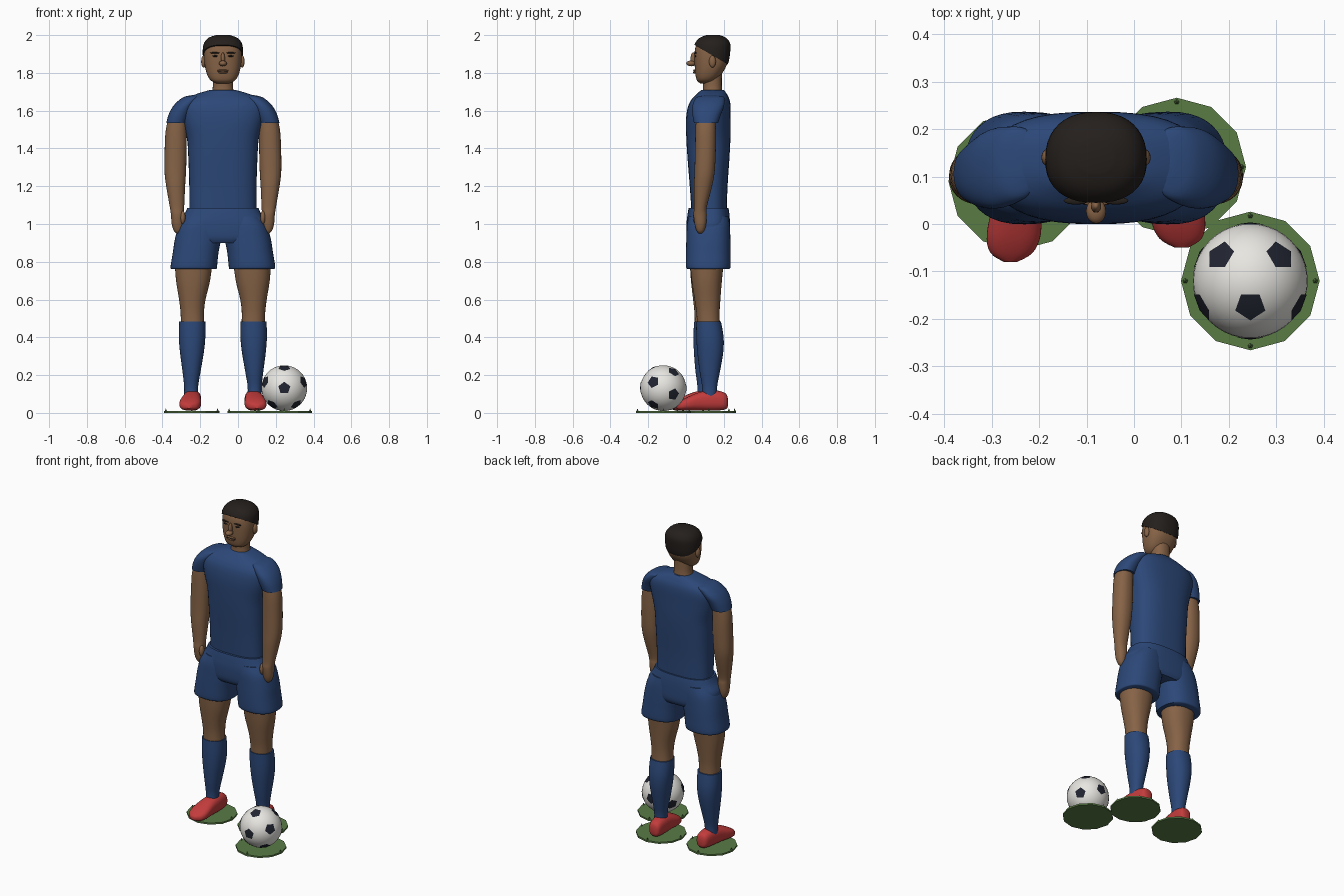
import bpy, bmesh
from math import sin, cos, pi, tau
from mathutils import Vector

if "Cube" in bpy.data.objects:
    bpy.data.objects.remove(bpy.data.objects["Cube"])

CX = -0.08  # the figure's own centre line


def mat(name, r, g, b):
    m = bpy.data.materials.new(name)
    m.diffuse_color = (r, g, b, 1)
    m.use_nodes = True
    m.node_tree.nodes["Principled BSDF"].inputs["Base Color"].default_value = m.diffuse_color
    return m


BLUE = mat("kit_blue", 0.025, 0.065, 0.19)
SKIN = mat("skin", 0.24, 0.125, 0.062)
HAIR = mat("hair", 0.018, 0.014, 0.012)
RED = mat("boot_red", 0.55, 0.045, 0.045)
GREEN = mat("grass", 0.10, 0.20, 0.06)
WHITE = mat("ball_white", 0.8, 0.79, 0.75)
BLACK = mat("ball_black", 0.015, 0.018, 0.03)


def finish(name, bm, m, smooth=True):
    bmesh.ops.recalc_face_normals(bm, faces=bm.faces[:])
    me = bpy.data.meshes.new(name)
    bm.to_mesh(me)
    bm.free()
    ob = bpy.data.objects.new(name, me)
    bpy.context.collection.objects.link(ob)
    me.materials.append(m)
    if smooth:
        bpy.ops.object.select_all(action='DESELECT')
        bpy.context.view_layer.objects.active = ob
        ob.select_set(True)
        bpy.ops.object.shade_smooth_by_angle(angle=0.8)
    return ob


def resample(rings, steps=4):
    """Catmull-Rom through the key rings."""
    out = []
    for i in range(len(rings) - 1):
        p = [rings[max(0, min(len(rings) - 1, i + k))] for k in (-1, 0, 1, 2)]
        for s in range(steps):
            t = s / steps
            out.append([0.5 * (2 * b + (c - a) * t + (2 * a - 5 * b + 4 * c - d) * t * t
                               + (3 * b - a - 3 * c + d) * t ** 3) for a, b, c, d in zip(*p)])
    return out + [list(rings[-1])]


def loft(rings, side=1, along='Z', power=2.2, n=40, shift=lambda t: 0):
    """Rings are (t, x offset, half width, low, high) with rounded sections."""
    bm = bmesh.new()
    loops = []
    for t, cx, rx, lo, hi in resample(rings):
        loop = []
        for k in range(n):
            c, s = cos(tau * k / n), sin(tau * k / n)
            u = abs(c) ** (2 / power) * (1 if c > 0 else -1)
            v = abs(s) ** (2 / power) * (1 if s > 0 else -1)
            x = CX + side * cx + rx * u
            w = (lo + hi) / 2 + (hi - lo) / 2 * v
            co = (x, w + shift(t), t) if along == 'Z' else (x, t + shift(0), w)
            loop.append(bm.verts.new(co))
        loops.append(loop)
    for a, b in zip(loops, loops[1:]):
        for k in range(n):
            j = (k + 1) % n
            bm.faces.new((a[k], a[j], b[j], b[k]))
    bm.faces.new(loops[0])
    bm.faces.new(loops[-1])
    return bm


def ellipsoid(name, loc, size, m, seg=20):
    bm = bmesh.new()
    bmesh.ops.create_uvsphere(bm, u_segments=seg, v_segments=seg // 2, radius=1)
    bmesh.ops.scale(bm, vec=size, verts=bm.verts)
    bmesh.ops.translate(bm, vec=loc, verts=bm.verts)
    return finish(name, bm, m)


# Head, neck and hair cap
head = [(1.745, 0, .035, .075, .13), (1.76, 0, .064, .058, .155), (1.79, 0, .083, .05, .185),
        (1.84, 0, .096, .046, .215), (1.9, 0, .1, .045, .226), (1.945, 0, .094, .053, .226),
        (1.975, 0, .07, .078, .205), (1.99, 0, .03, .115, .17)]
finish("head", loft(head, power=2.4), SKIN)
finish("neck", loft([(1.66, 0, .07, .08, .2), (1.72, 0, .054, .09, .19), (1.8, 0, .054, .085, .19)]), SKIN)
cap = [(z + .01, x, r + .007, a - .006, b + .008) for z, x, r, a, b in head]
bm = loft(cap, power=2.3)
bmesh.ops.bisect_plane(bm, geom=bm.verts[:] + bm.edges[:] + bm.faces[:], plane_co=(0, .05, 1.945),
                       plane_no=Vector((0, .105, .18)).normalized(), clear_inner=True)
bmesh.ops.holes_fill(bm, edges=[e for e in bm.edges if e.is_boundary], sides=0)
finish("hair", bm, HAIR)

# Face details
ellipsoid("nose_bridge", (CX, .038, 1.872), (.011, .014, .036), SKIN)
ellipsoid("nose_tip", (CX, .027, 1.85), (.021, .026, .015), SKIN)
ellipsoid("upper_lip", (CX, .047, 1.813), (.03, .009, .005), SKIN)
ellipsoid("lower_lip", (CX, .047, 1.802), (.025, .009, .006), SKIN)
ellipsoid("mouth_line", (CX, .044, 1.808), (.03, .006, .0018), HAIR)

# Shirt body and collar
finish("shirt", loft([(1.05, 0, .178, .03, .215), (1.2, 0, .178, .02, .22), (1.35, 0, .183, .008, .23),
                      (1.45, 0, .19, .002, .235), (1.55, 0, .215, 0, .236), (1.62, 0, .225, .01, .236),
                      (1.66, 0, .2, .03, .23), (1.69, 0, .135, .06, .215), (1.71, 0, .066, .08, .2)],
                     power=2.6), BLUE)
# Hip section of the shorts
finish("shorts_hips", loft([(.9, 0, .19, .02, .22), (.93, 0, .225, .006, .233), (1.0, 0, .235, .003, .233),
                            (1.05, 0, .205, .008, .23), (1.085, 0, .188, .014, .225)], power=2.6), BLUE)

for side, tag in ((-1, "left"), (1, "right")):
    step = -0.03 if side < 0 else 0.0           # one foot stands forward
    lean = lambda z, d=step: d * max(0, 1 - z / .8)
    px = lambda d: CX + side * d

    # Ear, brow, eye
    ellipsoid(tag + "_ear", (px(.102), .14, 1.86), (.013, .018, .032), SKIN)
    ellipsoid(tag + "_brow", (px(.042), .049, 1.906), (.026, .008, .004), HAIR)
    ellipsoid(tag + "_eye", (px(.04), .05, 1.889), (.016, .006, .005), HAIR)

    # Sleeve and arm with hand
    finish(tag + "_sleeve", loft([(1.535, .246, .054, .042, .17), (1.58, .23, .057, .034, .185),
                                  (1.62, .21, .056, .033, .2), (1.65, .185, .054, .042, .205),
                                  (1.673, .16, .045, .06, .2), (1.682, .15, .015, .1, .16)],
                                 side), BLUE)
    finish(tag + "_arm", loft([(1.58, .238, .045, .055, .155), (1.5, .247, .055, .05, .158),
                               (1.4, .25, .058, .048, .158), (1.28, .252, .057, .045, .152),
                               (1.2, .25, .05, .042, .138), (1.09, .243, .038, .043, .11),
                               (1.05, .241, .034, .04, .11), (1.0, .24, .031, .046, .107),
                               (.965, .238, .022, .056, .097), (.95, .237, .008, .068, .085)],
                              side), SKIN)
    ellipsoid(tag + "_thumb", (px(.212), .055, 1.035), (.014, .018, .035), SKIN)

    # Shorts leg, leg, sock, boot
    finish(tag + "_shorts_leg", loft([(.762, .153, .12, .008, .228), (.775, .154, .123, 0, .236),
                                      (.85, .144, .121, 0, .236), (.92, .132, .122, .002, .235),
                                      (.99, .12, .114, .005, .232), (1.04, .105, .095, .015, .225)],
                                     side, power=2.4), BLUE)
    finish(tag + "_leg", loft([(.45, .16, .062, .06, .18), (.53, .162, .062, .055, .178),
                               (.6, .162, .07, .045, .182), (.7, .158, .09, .03, .19),
                               (.8, .155, .1, .02, .2)], side, shift=lean), SKIN)
    finish(tag + "_sock", loft([(.08, .168, .038, .085, .165), (.14, .168, .037, .085, .165),
                                (.22, .166, .048, .072, .18), (.32, .164, .063, .06, .197),
                                (.4, .163, .07, .055, .199), (.485, .162, .069, .054, .185)],
                               side, shift=lean), BLUE)
    finish(tag + "_boot", loft([(.222, .155, .015, .035, .075), (.208, .156, .036, .018, .105),
                                (.15, .16, .045, .012, .12), (.08, .166, .05, .012, .112),
                                (.01, .173, .057, .012, .085), (-.03, .178, .045, .014, .062),
                                (-.05, .18, .014, .024, .045)], side, 'Y', 2.5,
                               shift=lambda t, d=step: d), RED)

# Grass discs with tiny tufts
for name, x, y in (("left_turf", -.245, .09), ("right_turf", .09, .12), ("ball_turf", .245, -.12)):
    bm = bmesh.new()
    bmesh.ops.create_cone(bm, cap_ends=True, segments=12, radius1=.146, radius2=.146, depth=.01)
    for k in range(4):
        v = bmesh.ops.create_cone(bm, cap_ends=True, segments=5, radius1=.006, radius2=0, depth=.016)["verts"]
        bmesh.ops.translate(bm, vec=(.137 * cos(k * pi / 2), .137 * sin(k * pi / 2), .012), verts=v)
    bmesh.ops.translate(bm, vec=(x, y, .005), verts=bm.verts)
    finish(name, bm, GREEN, False)

# Ball with twelve pentagon patches
BALL, R = Vector((.245, -.12, .131)), .121
ellipsoid("ball", BALL, (R, R, R), WHITE, 40)
dirs = [Vector((0, -1, 0)), Vector((0, 1, 0))]
for y, off in ((-.447, 0), (.447, pi / 5)):
    dirs += [Vector((.894 * sin(off + k * tau / 5), y, .894 * cos(off + k * tau / 5))) for k in range(5)]
bm = bmesh.new()
for d in dirs:
    near = max((o for o in dirs if o is not d), key=lambda o: o.dot(d))
    u = (near - d * near.dot(d)).normalized()
    w = d.cross(u)
    put = lambda r, a: bm.verts.new(BALL + (d * R + (u * cos(a) + w * sin(a)) * r).normalized() * (R + .0025))
    mid = put(0, 0)
    rim = [put(.034, k * tau / 5) for k in range(5)]
    for k in range(5):
        bm.faces.new((mid, rim[k], rim[(k + 1) % 5]))
finish("ball_patches", bm, BLACK)
